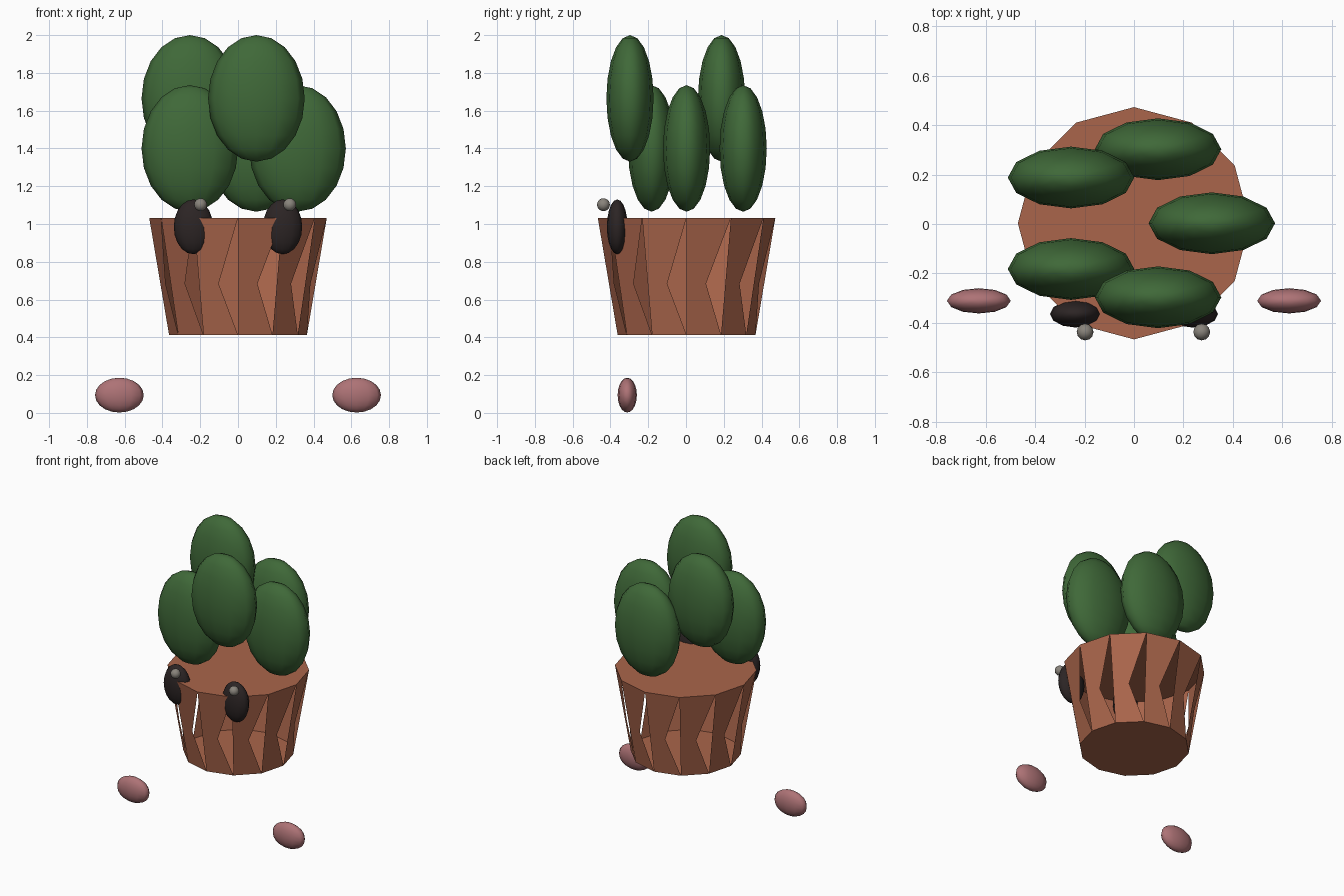
import bpy, bmesh, math

if "Cube" in bpy.data.objects:
    bpy.data.objects.remove(bpy.data.objects["Cube"])


def material(name, rgb):
    m = bpy.data.materials.new(name)
    m.diffuse_color = (*rgb, 1)
    m.use_nodes = True
    m.node_tree.nodes["Principled BSDF"].inputs["Base Color"].default_value = m.diffuse_color
    return m


CLAY = material("clay", (0.40, 0.13, 0.07))
GREEN = material("leaf_green", (0.05, 0.14, 0.04))
BLACK = material("eye_black", (0.025, 0.018, 0.018))
GREY = material("highlight_grey", (0.25, 0.23, 0.20))
PINK = material("foot_pink", (0.42, 0.17, 0.18))


def add_object(name, bm, mat):
    me = bpy.data.meshes.new(name)
    bm.to_mesh(me)
    bm.free()
    me.materials.append(mat)
    ob = bpy.data.objects.new(name, me)
    bpy.context.collection.objects.link(ob)
    return ob


def ellipsoid(name, centre, radii, mat):
    bm = bmesh.new()
    bmesh.ops.create_uvsphere(bm, u_segments=12, v_segments=10, radius=1)
    for f in bm.faces:
        f.smooth = True
    bmesh.ops.scale(bm, vec=radii, verts=bm.verts)
    ob = add_object(name, bm, mat)
    ob.location = centre
    return ob


# Pot: twelve sides, each wall panel a folded pair of triangles that
# leaves a pointed gap along its right edge
N = 12
CY = 0.003
bm = bmesh.new()


def ring(radius, z):
    return [bm.verts.new((radius * math.cos(math.tau * i / N),
                          CY + radius * math.sin(math.tau * i / N), z))
            for i in range(N)]


low, top = ring(0.365, 0.413), ring(0.47, 1.033)
bm.faces.new(top)
bm.faces.new(low[::-1])
for i in range(N):
    j = (i + 1) % N
    bm.faces.new((low[i], low[j], top[i]))
    bm.faces.new((low[i], top[i], top[j]))
add_object("pot", bm, CLAY)

# Leaves: five flattened pads in a circle at alternating heights
for i, z in enumerate((1.40, 1.40, 1.665, 1.40, 1.665)):
    a = math.tau * i / 5
    ellipsoid(f"leaf_{i + 1}",
              (0.315 * math.cos(a), CY + 0.315 * math.sin(a), z),
              (0.256, 0.125, 0.335), GREEN)

# Eyes, their highlights and the feet, on both sides
for side, s in (("left", -1), ("right", 1)):
    ellipsoid(f"eye_{side}", (s * 0.236, -0.364, 0.985),
              (0.104, 0.055, 0.145), BLACK)
    ellipsoid(f"eye_highlight_{side}", (s * 0.236 + 0.038, -0.437, 1.102),
              (0.034, 0.034, 0.034), GREY)
    ellipsoid(f"foot_{side}", (s * 0.628, -0.311, 0.094),
              (0.129, 0.051, 0.092), PINK)
